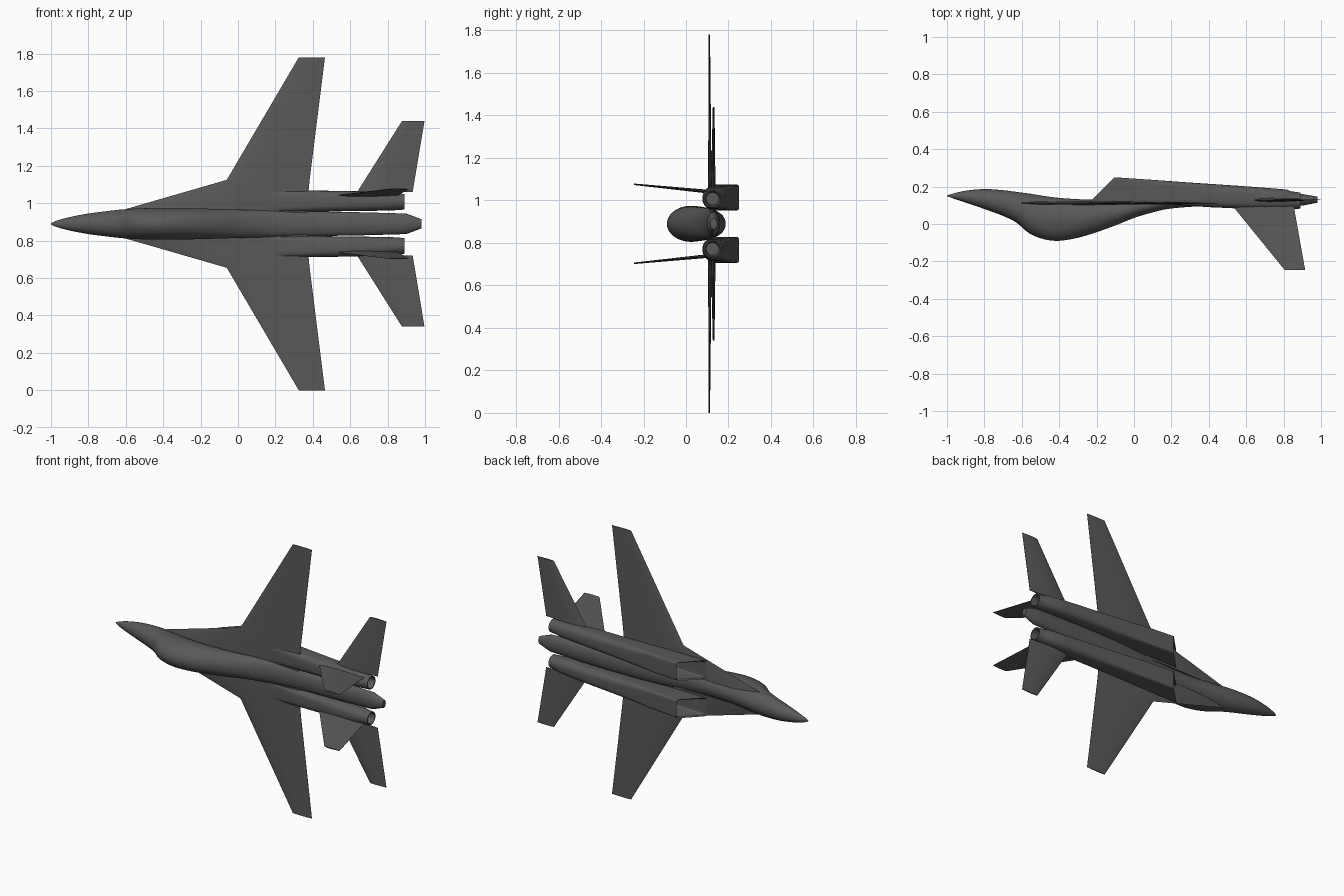
import bpy, bmesh, math
from mathutils import Vector

cube = bpy.data.objects.get("Cube")
if cube:
    bpy.data.objects.remove(cube, do_unlink=True)

MID_Z = 0.89      # the centre plane: nose points to -x, back faces -y, span runs along z

grey = bpy.data.materials.new("dark_grey")
grey.use_nodes = True
COLOUR = (0.1, 0.1, 0.1, 1)
grey.diffuse_color = COLOUR
shader = next(n for n in grey.node_tree.nodes if n.type == 'BSDF_PRINCIPLED')
shader.inputs["Base Color"].default_value = COLOUR


def loft(name, rings, mirror=False, angle=32):
    """Skin a list of equal-length rings of points, capping both ends."""
    bm = bmesh.new()
    loops = [[bm.verts.new(p) for p in ring] for ring in rings]
    for a, b in zip(loops, loops[1:]):
        for i in range(len(a)):
            j = (i + 1) % len(a)
            bm.faces.new((a[i], a[j], b[j], b[i]))
    bm.faces.new(loops[0][::-1])
    bm.faces.new(loops[-1])
    bmesh.ops.recalc_face_normals(bm, faces=bm.faces)
    mesh = bpy.data.meshes.new(name)
    bm.to_mesh(mesh)
    bm.free()
    mesh.materials.append(grey)
    obj = bpy.data.objects.new(name, mesh)
    obj.location.z = MID_Z
    bpy.context.collection.objects.link(obj)
    bpy.ops.object.select_all(action='DESELECT')
    obj.select_set(True)
    bpy.context.view_layer.objects.active = obj
    bpy.ops.object.shade_smooth_by_angle(angle=math.radians(angle))
    if mirror:
        mod = obj.modifiers.new("mirror", 'MIRROR')
        mod.use_axis = (False, False, True)
        mod.use_mirror_merge = False
    return obj


def oval(x, y0, y1, z0, z1, power=2.0, rake=0.0, count=40):
    """Superellipse cross-section; rake slides the -y side forward."""
    ring = []
    for i in range(count):
        a = 2 * math.pi * (i + 0.5) / count
        c, s = math.cos(a), math.sin(a)
        c = math.copysign(abs(c) ** (2 / power), c)
        s = math.copysign(abs(s) ** (2 / power), s)
        ring.append((x - rake * (1 - c) / 2,
                     (y0 + y1) / 2 + c * (y1 - y0) / 2,
                     (z0 + z1) / 2 + s * (z1 - z0) / 2))
    return ring


def smooth_stations(pts, steps=4):
    """Catmull-Rom interpolation between stations."""
    out = []
    for i in range(len(pts) - 1):
        p0, p1 = pts[max(i - 1, 0)], pts[i]
        p2, p3 = pts[i + 1], pts[min(i + 2, len(pts) - 1)]
        for k in range(steps):
            t = k / steps
            out.append([b + 0.5 * t * (c - a + t * (2*a - 5*b + 4*c - d + t * (3*(b - c) + d - a)))
                        for a, b, c, d in zip(p0, p1, p2, p3)])
    out.append(list(pts[-1]))
    return out


def blade(name, stations, normal):
    """Thin tapered surface from (leading point, trailing point, thickness)."""
    profile = [(0, 0), (.12, .7), (.4, 1), (.7, .7), (1, .1),
               (1, -.1), (.7, -.7), (.4, -1), (.12, -.7)]
    n = Vector(normal).normalized()
    rings = [[Vector(le).lerp(Vector(te), t) + n * h * thick / 2 for t, h in profile]
             for le, te, thick in stations]
    return loft(name, rings, mirror=True)


# Fuselage: x, back y, belly y, half width
body = [(-1.0, .148, .153, .003), (-.97, .138, .162, .017), (-.9, .114, .178, .036),
        (-.8, .080, .187, .055), (-.7, .043, .181, .068), (-.63, .008, .172, .076),
        (-.56, -.050, .163, .081), (-.48, -.082, .150, .084), (-.4, -.090, .140, .085),
        (-.3, -.074, .133, .084), (-.2, -.044, .130, .082), (-.1, -.008, .131, .079),
        (0, .032, .136, .076), (.1, .062, .143, .073), (.2, .083, .150, .070),
        (.4, .097, .158, .066), (.65, .100, .160, .062), (.9, .098, .160, .055)]
rings = [oval(x, a, b, -w, w) for x, a, b, w in smooth_stations(body)]
rings.append(oval(.98, .114, .147, -.025, .025))
loft("fuselage", rings)

# Engine nacelles: raked box intake blending into a round, hollow nozzle
loft("engine_nacelle", [
    oval(.08, .125, .222, .075, .170, 10),
    oval(-.100, .124, .243, .069, .178, 12, .125),
    oval(-.105, .114, .250, .062, .185, 12, .135),
    oval(.10, .110, .236, .062, .183, 10),
    oval(.17, .106, .231, .062, .182, 6),
    oval(.28, .098, .223, .063, .180, 4.5),
    oval(.40, .090, .215, .065, .178, 3.6),
    oval(.55, .083, .205, .067, .176, 3),
    oval(.70, .079, .194, .069, .173, 2.6),
    oval(.82, .077, .184, .071, .168, 2.2),
    oval(.835, .078, .176, .072, .164),
    oval(.89, .082, .168, .076, .160),
    oval(.89, .088, .162, .082, .154),
    oval(.80, .095, .155, .089, .147),
], mirror=True)

# Wings with leading-edge strakes
blade("wing", [((-.70, .112, .05), (.365, .112, .05), .020),
               ((-.06, .112, .235), (.383, .112, .235), .016),
               ((.325, .110, .89), (.465, .110, .89), .006)], (0, 1, 0))

# Horizontal tailplanes
blade("tailplane", [((.637, .128, .17), (.934, .128, .17), .022),
                    ((.877, .130, .55), (.997, .130, .55), .008)], (0, 1, 0))

# Twin vertical fins, canted outwards
blade("vertical_fin", [((.508, .120, .150), (.850, .120, .150), .018),
                       ((.805, -.245, .186), (.915, -.245, .186), .007)], (0, .1, 1))
